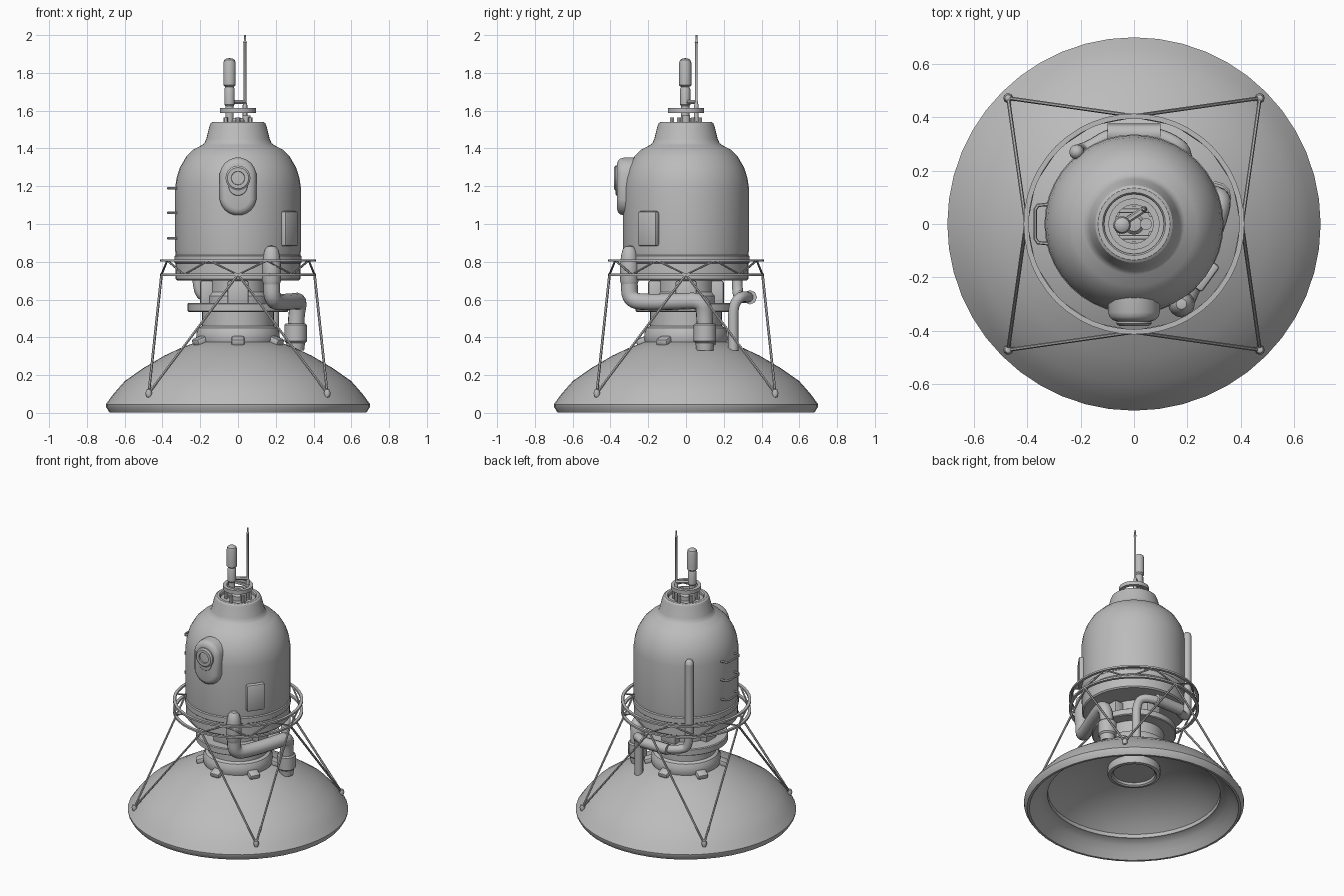
import bpy, bmesh, math
from math import sin, cos, pi, radians
from mathutils import Vector

cube = bpy.data.objects.get("Cube")
if cube:
    bpy.data.objects.remove(cube, do_unlink=True)

grey = bpy.data.materials.new("plain grey")
grey.use_nodes = True
grey.diffuse_color = (0.5, 0.5, 0.5, 1)
grey.node_tree.nodes["Principled BSDF"].inputs["Base Color"].default_value = (0.5, 0.5, 0.5, 1)


def finish(obj, angle=35):
    obj.data.materials.clear()
    obj.data.materials.append(grey)
    bpy.ops.object.select_all(action='DESELECT')
    obj.select_set(True)
    bpy.context.view_layer.objects.active = obj
    bpy.ops.object.shade_smooth_by_angle(angle=radians(angle))
    return obj


def from_bmesh(name, bm, angle=35):
    bmesh.ops.recalc_face_normals(bm, faces=bm.faces)
    mesh = bpy.data.meshes.new(name)
    bm.to_mesh(mesh)
    bm.free()
    obj = bpy.data.objects.new(name, mesh)
    bpy.context.collection.objects.link(obj)
    return finish(obj, angle)


def lathe(name, profile, at=(0, 0, 0), steps=40, closed=False, angle=35):
    """Spin a (radius, height) profile about the vertical through a point."""
    bm = bmesh.new()
    verts = [bm.verts.new((r, 0, z)) for r, z in profile]
    edges = [bm.edges.new(pair) for pair in zip(verts, verts[1:])]
    if closed:
        edges.append(bm.edges.new((verts[-1], verts[0])))
    bmesh.ops.spin(bm, geom=verts + edges, cent=(0, 0, 0), axis=(0, 0, 1),
                   angle=2 * pi, steps=steps, use_duplicate=False)
    bmesh.ops.remove_doubles(bm, verts=bm.verts, dist=0.0005)
    bmesh.ops.translate(bm, verts=bm.verts, vec=at)
    return from_bmesh(name, bm, angle)


def tube(name, points, radius, smooth=False, cyclic=False, sides=1):
    """Round tube along a path, as straight runs or as a smooth bend."""
    curve = bpy.data.curves.new(name, 'CURVE')
    curve.dimensions = '3D'
    curve.bevel_depth = radius
    curve.bevel_resolution = sides
    curve.use_fill_caps = True
    spline = curve.splines.new('NURBS' if smooth else 'POLY')
    spline.points.add(len(points) - 1)
    for p, co in zip(spline.points, points):
        p.co = (*co, 1)
    spline.use_cyclic_u = cyclic
    if smooth:
        spline.order_u = 3
        spline.use_endpoint_u = True
        spline.resolution_u = 6
    obj = bpy.data.objects.new(name, curve)
    bpy.context.collection.objects.link(obj)
    bpy.ops.object.select_all(action='DESELECT')
    obj.select_set(True)
    bpy.context.view_layer.objects.active = obj
    bpy.ops.object.convert(target='MESH')
    return finish(bpy.context.object, 50)


def block(name, size, at, turn=0, bevel=0.01, tilt=0):
    bm = bmesh.new()
    bmesh.ops.create_cube(bm, size=1)
    bmesh.ops.scale(bm, vec=size, verts=bm.verts)
    bmesh.ops.bevel(bm, geom=bm.edges[:], offset=bevel, segments=2, profile=0.5, affect='EDGES')
    obj = from_bmesh(name, bm)
    obj.location = at
    obj.rotation_euler = (0, tilt, turn)
    return obj


def polar(r, degrees, z):
    return Vector((r * cos(radians(degrees)), r * sin(radians(degrees)), z))


def stadium(name, half_width, low, high, back, front, bevel):
    """Upright capsule-shaped plate facing the front."""
    outline = []
    for i in range(20):
        a = pi * (i + 0.5) / 10
        mid = high - half_width if sin(a) > 0 else low + half_width
        outline.append((half_width * cos(a), mid + half_width * sin(a)))
    bm = bmesh.new()
    face = bm.faces.new([bm.verts.new((x, back, z)) for x, z in outline])
    out = bmesh.ops.extrude_face_region(bm, geom=[face])["geom"]
    moved = [g for g in out if isinstance(g, bmesh.types.BMVert)]
    bmesh.ops.translate(bm, verts=moved, vec=(0, front - back, 0))
    rim = [e for e in bm.edges if all(v in moved for v in e.verts)]
    bmesh.ops.bevel(bm, geom=rim, offset=bevel, segments=3, profile=0.5, affect='EDGES')
    return from_bmesh(name, bm)


# Dish: outer shell, flared rim, inner lip and shallow bowl
lathe("dish", [(0, .385), (.2, .383), (.3, .345), (.39, .303), (.5, .238), (.6, .168), (.66, .1),
               (.7, .045), (.698, .03), (.68, .002), (.665, .002), (.635, .04), (.6, .075), (.565, .098),
               (.55, .1), (.548, .125), (.5, .165), (.42, .215), (.33, .255), (.24, .282),
               (.17, .295), (0, .295)], steps=48)
lathe("exhaust_nozzle", [(.165, .3), (.17, .255), (.165, .243), (.145, .24), (.135, .247), (.13, .262), (0, .262)])

# Neck between dish and cabin
lathe("neck_base", [(0, .36), (.21, .36), (.222, .385), (.22, .425), (.208, .45), (.19, .46),
                    (.19, .54), (0, .54)])
lathe("neck_disc", [(0, .535), (.262, .535), (.268, .54), (.268, .577), (.262, .582), (0, .582)])
lathe("engine_neck", [(.16, .57), (.16, .62), (.145, .64), (.145, .71)])
for i in range(4):
    a = 90 * i
    block("neck_bracket", (.07, .11, .13), polar(.165, a, .635), radians(a))
for i in range(6):
    a = 60 * i + 30
    block("dish_lug", (.08, .07, .04), polar(.225, a, .383), radians(a), .012, radians(20))

# Cabin shell with bands, dome and open collar
lathe("cabin", [(.14, .71), (.28, .7), (.322, .7), (.33, .708), (.33, .79), (.336, .795),
                (.336, .83), (.33, .836), (.333, .86), (.333, 1.19), (.325, 1.245), (.307, 1.3),
                (.275, 1.355), (.235, 1.395), (.19, 1.418), (.178, 1.428), (.168, 1.45),
                (.152, 1.515), (.145, 1.533), (.135, 1.54), (.118, 1.54), (.112, 1.532),
                (.112, 1.515), (0, 1.515)], steps=40, angle=30)

# Front hatch with round window
stadium("hatch_frame", .098, 1.045, 1.352, -.24, -.365, .034)
stadium("hatch_door", .05, 1.15, 1.3, -.3, -.372, .006)
window = lathe("hatch_window", [(0, .035), (.034, .035), (.036, .05), (.056, .05), (.066, .042), (.066, 0)], steps=24)
window.rotation_euler.x = pi / 2
window.location = (0, -.332, 1.243)

# Side panel
block("side_panel", (.04, .12, .185), polar(.336, -36, .975), radians(-36), .012)

# Ladder rungs on the right side
for z in (.925, 1.06, 1.19):
    tube("ladder_rung", [(-.31, -.075, z), (-.36, -.07, z), (-.37, -.055, z),
                         (-.37, .055, z), (-.36, .07, z), (-.31, .075, z)], .007)

# Thick front pipe running round to the left side
tube("front_pipe", [(.178, -.3, .8), (.178, -.3, .7), (.18, -.298, .595), (.222, -.2, .585),
                    (.29, -.03, .59), (.325, .085, .595), (.308, .1, .52), (.305, .1, .42)],
     .044, True, sides=4)
lathe("front_pipe_cap", [(.043, .68), (.05, .7), (.05, .78), (.044, .83), (.036, .865), (.02, .882), (0, .886)],
      (.178, -.3, 0), 16)
lathe("front_pipe_coupling", [(0, .33), (.045, .33), (.05, .37), (.06, .38), (.06, .465), (.052, .473), (0, .473)],
      (.305, .1, 0), 12)

# Thin rear pipe, rising up the cabin wall
tube("rear_pipe", [(-.215, .27, 1.22), (-.215, .27, .9), (-.215, .27, .64), (-.165, .285, .61),
                   (-.08, .34, .61), (.08, .34, .61), (.18, .29, .62), (.19, .25, .57),
                   (.19, .25, .45), (.19, .25, .33)], .028, True, sides=4)
lathe("rear_pipe_tip", [(.028, 0), (.024, .016), (.013, .027), (0, .03)], (-.215, .27, 1.22), 12)
tube("rear_pipe_sleeve", [(-.1, .338, .612), (.1, .338, .612)], .038, sides=2)

# Lattice ring round the cabin
for z in (.807, .732):
    lathe("ring_rail", [(.395, z - .006), (.414, z - .006), (.414, z + .006), (.395, z + .006)],
          steps=48, closed=True)
tube("ring_lattice", [polar(.405, 22.5 * i, .807 if i % 2 else .732) for i in range(16)], .006, cyclic=True)

# Splayed legs and feet
for corner in range(4):
    a = 45 + 90 * corner
    foot = polar(.668, a, .105)
    for side in (-45, 45):
        tube("leg_strut", [polar(.405, a + side, .732), foot], .007)
    lathe("leg_foot", [(0, -.025), (.012, -.02), (.018, 0), (.012, .018), (0, .025)], foot, 10)

# Collar fittings: flange, studs, central valve
lathe("mast_flange", [(.072, 1.588), (.096, 1.588), (.096, 1.614), (.072, 1.614)], steps=32, closed=True)
for i in range(6):
    tube("collar_stud", [polar(.075, 60 * i + 30, 1.51), polar(.075, 60 * i + 30, 1.565)], .012)
lathe("collar_valve", [(.04, 1.51), (.04, 1.545), (.028, 1.56), (0, 1.565)], steps=16)
lathe("short_stub", [(.022, 1.51), (.022, 1.575), (0, 1.575)], (.045, 0, 0), 14)
for y in (-.05, .05):
    block("flange_bar", (.13, .016, .016), (0, y, 1.598), bevel=.003)

# Mast and aerial
lathe("mast", [(.022, 1.51), (.022, 1.625), (.027, 1.632), (.027, 1.715), (.022, 1.725), (.033, 1.735),
               (.033, 1.85), (.028, 1.868), (.016, 1.876), (0, 1.878)], (-.045, -.004, 0), 16)
lathe("aerial", [(.012, 1.51), (.012, 1.63), (.007, 1.65), (.007, 1.955), (.01, 1.96), (.006, 1.97),
                 (.005, 2), (0, 2)], (.037, .055, 0), 10)
tube("aerial_bracket", [(-.045, 0, 1.645), (.037, .055, 1.645)], .012)
